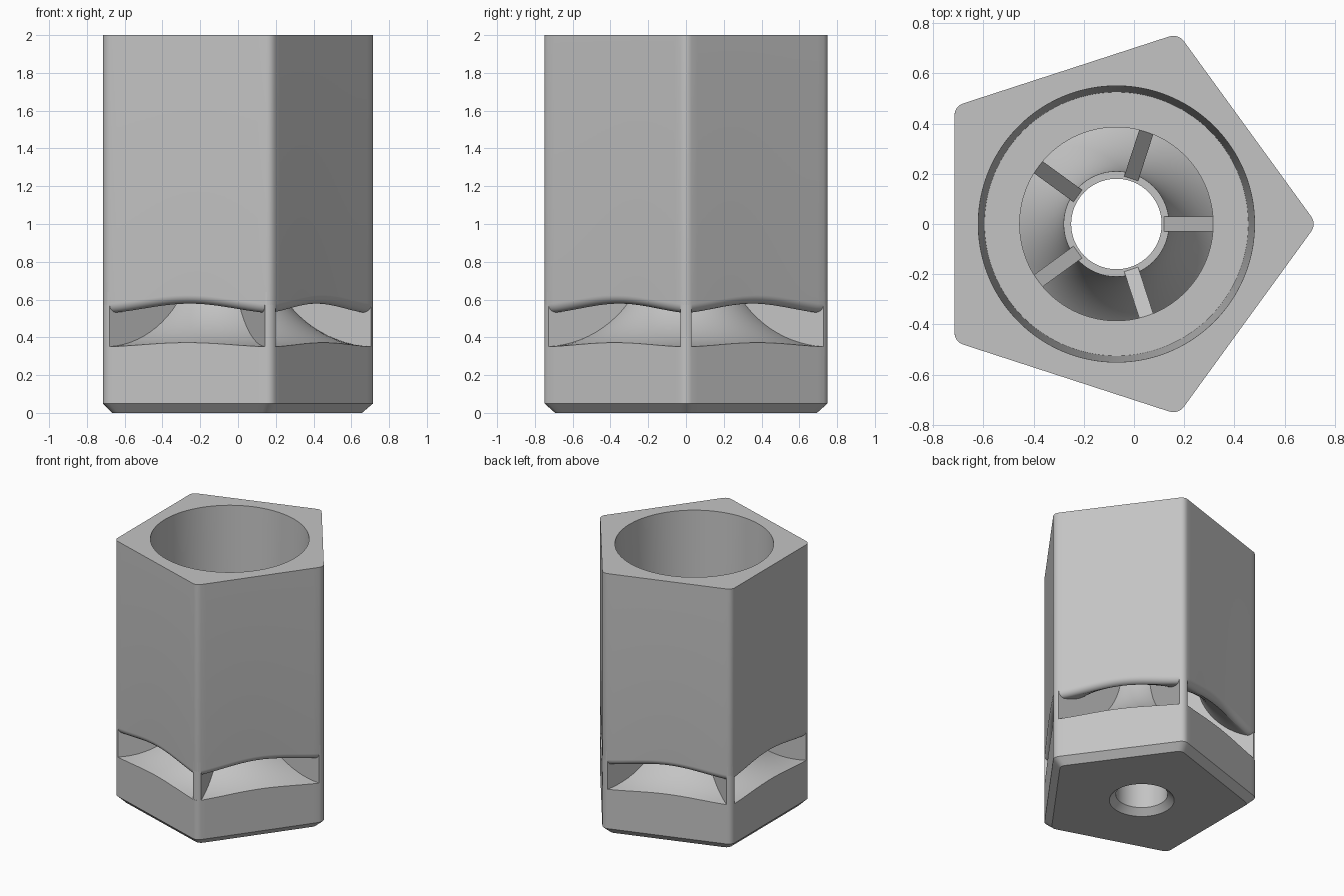
import bpy
import bmesh
from math import sin, cos, sqrt, radians, pi
from mathutils import Matrix, Vector

if "Cube" in bpy.data.objects:
    bpy.data.objects.remove(bpy.data.objects["Cube"])

SIDES = 5
SECTOR = 2 * pi / SIDES
CENTRE_X = -0.07
APOTHEM = 0.645
ROUND = 0.05                                  # corner rounding radius
ROUND_AT = (APOTHEM - ROUND) / cos(SECTOR / 2)  # distance to rounding centre
TANGENT = radians(2.17)                       # half angle of a rounded corner
HALF_RIB = ROUND * sin(SECTOR / 2)
ARC_R, ARC_Z = 0.805, 0.945                   # shared centre of the vent curves
FLARE, LIP = 0.595, 0.42                      # vent curve radii
FLOOR_Z, LIP_FILLET = 1.14, 0.045

grey = bpy.data.materials.new("light_grey")
grey.use_nodes = True
colour = (0.55, 0.55, 0.55, 1)
grey.diffuse_color = colour
grey.node_tree.nodes["Principled BSDF"].inputs["Base Color"].default_value = colour


def outline(a):
    """Radius of the rounded pentagon at angle a from a corner."""
    a = (a + SECTOR / 2) % SECTOR - SECTOR / 2
    if abs(a) < TANGENT:
        return ROUND_AT * cos(a) + sqrt(ROUND**2 - (ROUND_AT * sin(a))**2)
    return APOTHEM / cos(SECTOR / 2 - abs(a))


def vent_z(r, radius):
    return ARC_Z - sqrt(max(0, radius**2 - (ARC_R - r)**2))


def vent_arc(r_end, radius, steps=20):
    """Points along a vent curve from its upright inner end out to r_end."""
    last = math_angle(r_end, radius)
    return [(ARC_R - radius * cos(last * i / steps),
             ARC_Z - radius * sin(last * i / steps)) for i in range(steps + 1)]


def math_angle(r, radius):
    return Vector((1, 0)).angle(Vector((ARC_R - r, ARC_Z - vent_z(r, radius))))


def finish(name, bm):
    bmesh.ops.recalc_face_normals(bm, faces=bm.faces)
    mesh = bpy.data.meshes.new(name)
    bm.to_mesh(mesh)
    bm.free()
    mesh.materials.append(grey)
    ob = bpy.data.objects.new(name, mesh)
    ob.location.x = CENTRE_X
    bpy.context.collection.objects.link(ob)
    bpy.ops.object.select_all(action="DESELECT")
    ob.select_set(True)
    bpy.context.view_layer.objects.active = ob
    bpy.ops.object.shade_smooth_by_angle(angle=radians(30))
    return ob


def sweep(name, section):
    """Sweep a closed section, which depends on the outline radius, around z."""
    span = SECTOR - 2 * TANGENT
    steps = 28
    local = [-TANGENT, -TANGENT / 2, 0, TANGENT / 2]
    local += [TANGENT + span * i / steps for i in range(steps)]
    angles = [k * SECTOR + a for k in range(SIDES) for a in local]
    bm = bmesh.new()
    rings = [[bm.verts.new((r * cos(a), r * sin(a), z))
              for r, z in section(outline(a))] for a in angles]
    for i, ring in enumerate(rings):
        after = rings[(i + 1) % len(rings)]
        for j in range(len(ring)):
            k = (j + 1) % len(ring)
            bm.faces.new((ring[j], after[j], after[k], ring[k]))
    return finish(name, bm)


def extrude(name, points, direction, turn):
    """Prism from a flat outline, turned about z."""
    bm = bmesh.new()
    face = bm.faces.new([bm.verts.new(p) for p in points])
    made = bmesh.ops.extrude_face_region(bm, geom=[face])["geom"]
    bmesh.ops.translate(bm, vec=direction,
                        verts=[v for v in made if isinstance(v, bmesh.types.BMVert)])
    bmesh.ops.rotate(bm, matrix=Matrix.Rotation(turn, 3, "Z"), verts=bm.verts)
    return finish(name, bm)


def upper_section(p):
    # Tapered bore, flat floor with a round opening, curved vent roof, rolled lip
    pts = [(p, 2), (0.55, 2), (0.525, FLOOR_Z), (ARC_R - LIP, FLOOR_Z)]
    start = p - LIP_FILLET
    pts += vent_arc(start, LIP)
    z = vent_z(start, LIP)
    for i in range(1, 9):
        t = pi / 2 * i / 8
        pts.append((start + LIP_FILLET * sin(t), z + LIP_FILLET * (1 - cos(t))))
    return pts


def lower_section(p):
    # Countersunk hole, chamfered foot, flared deflector rising to a tube rim
    pts = [(0.18, ARC_Z), (0.18, 0.045), (0.225, 0), (p * 0.925, 0), (p, 0.05)]
    return pts + vent_arc(p, FLARE)[::-1]


sweep("upper_body", upper_section)
sweep("lower_body", lower_section)

# Radial ribs and rounded corner posts joining the two bodies
rib_profile = [(0.19, 0.3), (0.75, 0.3), (0.75, 0.62), (0.5, FLOOR_Z - 0.002),
               (ARC_R - LIP, FLOOR_Z - 0.002), (0.19, ARC_Z)]
post_plan = [(0.7, -HALF_RIB)]
for i in range(-4, 5):
    t = SECTOR / 2 * i / 4
    post_plan.append((ROUND_AT + ROUND * cos(t) - 0.0005, ROUND * sin(t)))
post_plan.append((0.7, HALF_RIB))

for k in range(SIDES):
    extrude(f"rib_{k + 1}", [(r, -HALF_RIB, z) for r, z in rib_profile],
            (0, 2 * HALF_RIB, 0), k * SECTOR)
    extrude(f"corner_post_{k + 1}", [(x, y, 0.3) for x, y in post_plan],
            (0, 0, 0.34), k * SECTOR)
